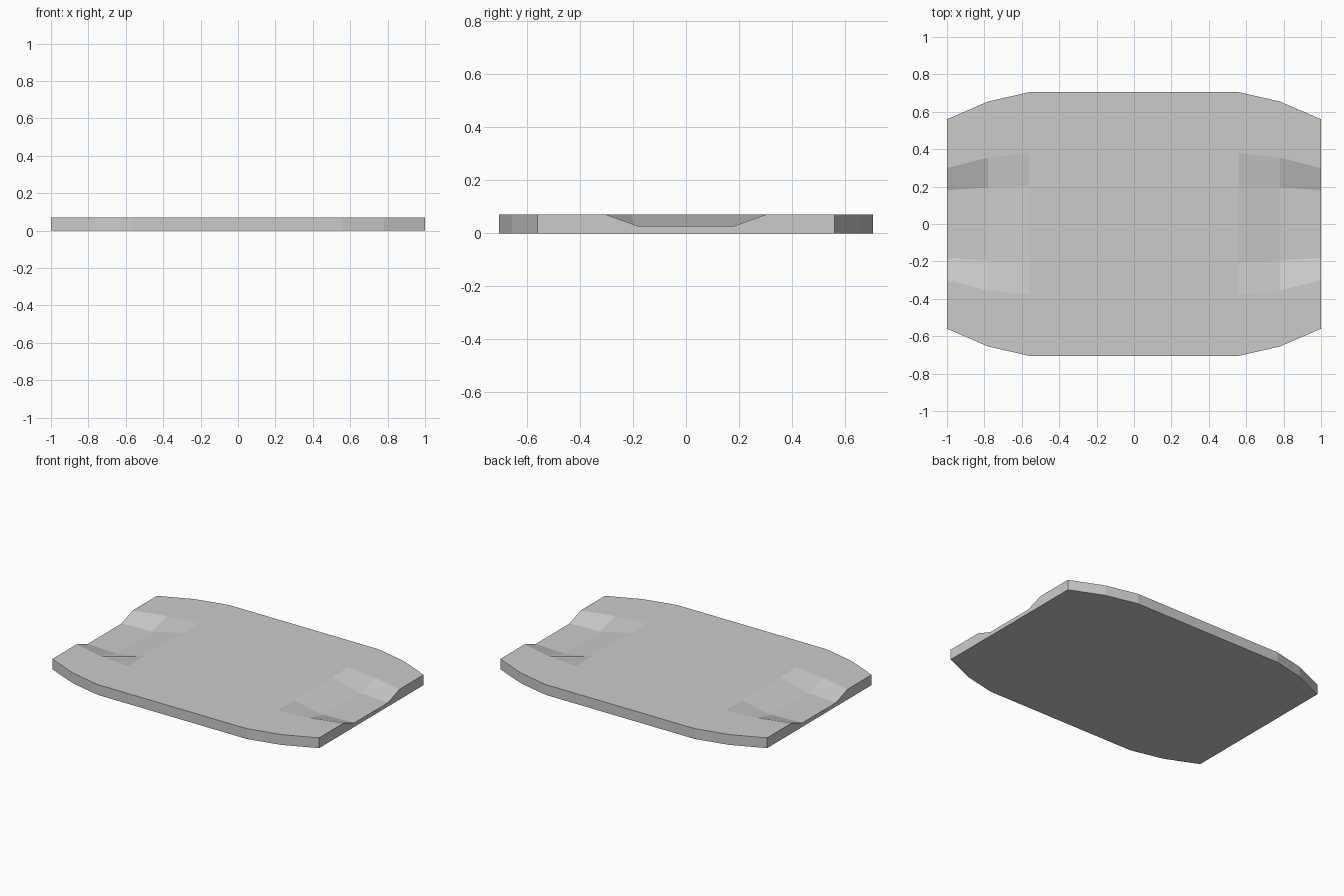
import bpy
import bmesh

cube = bpy.data.objects.get("Cube")
if cube:
    bpy.data.objects.remove(cube, do_unlink=True)

THICK = 0.07   # slab thickness
FLOOR = 0.027  # height of the recess floor at the ends

# Half of the slab: x, outer edge, recess rim, recess floor edge, floor height
HALF = [
    (0.56, 0.705, 0.38, 0.205, THICK),
    (0.78, 0.655, 0.355, 0.195, FLOOR),
    (1.00, 0.56, 0.30, 0.18, FLOOR),
]


def make_material(name, value):
    mat = bpy.data.materials.new(name)
    mat.use_nodes = True
    colour = (value, value, value, 1.0)
    mat.diffuse_color = colour
    mat.node_tree.nodes["Principled BSDF"].inputs["Base Color"].default_value = colour
    return mat


def add_section(bm, x, outer, rim, inner, floor):
    """One closed cross-section of the slab at x."""
    half = [(inner, floor), (rim, THICK), (outer, THICK), (outer, 0.0)]
    ring = [(-y, z) for y, z in reversed(half)] + half
    return [bm.verts.new((x, y, z)) for y, z in ring]


# Slab with a shallow recess running out of each end
bm = bmesh.new()
stations = [(-s[0],) + s[1:] for s in reversed(HALF)] + HALF
rings = [add_section(bm, *s) for s in stations]
for a, b in zip(rings, rings[1:]):
    for i in range(len(a)):
        j = (i + 1) % len(a)
        bm.faces.new((a[i], a[j], b[j], b[i]))
bm.faces.new(rings[0])
bm.faces.new(rings[-1])
bmesh.ops.recalc_face_normals(bm, faces=bm.faces)

mesh = bpy.data.meshes.new("slab")
bm.to_mesh(mesh)
bm.free()
mesh.materials.append(make_material("light grey", 0.6))
slab = bpy.data.objects.new("slab", mesh)
bpy.context.collection.objects.link(slab)
